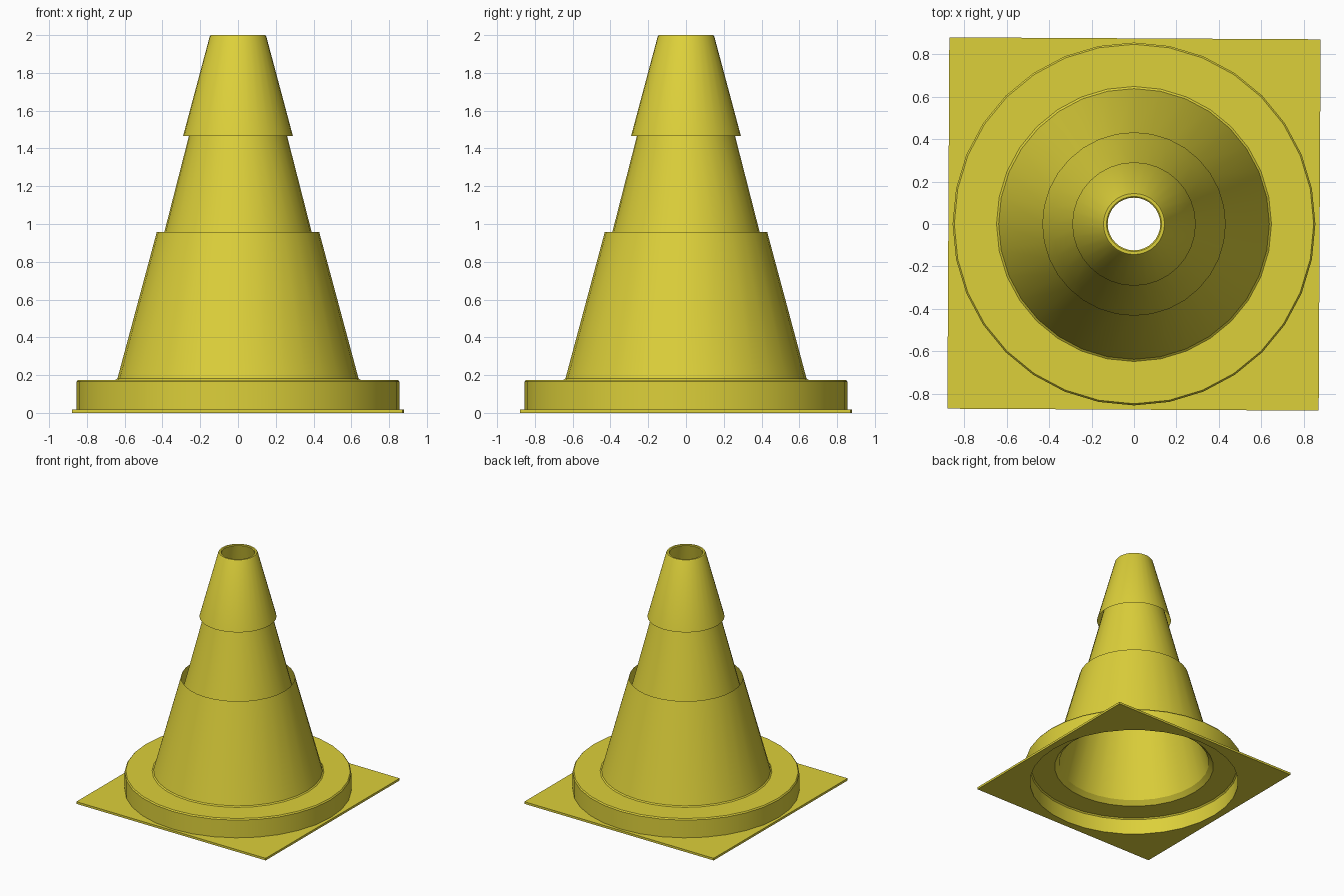
import bpy, bmesh, math

if "Cube" in bpy.data.objects:
    bpy.data.objects.remove(bpy.data.objects["Cube"])

SEGS = 32

yellow = bpy.data.materials.new("cone yellow")
yellow.diffuse_color = (0.72, 0.63, 0.042, 1)
yellow.use_nodes = True
yellow.node_tree.nodes["Principled BSDF"].inputs["Base Color"].default_value = yellow.diffuse_color


def square_radius(half):
    """Distance from the centre to a square's edge, by angle."""
    return lambda a: half / max(abs(math.cos(a)), abs(math.sin(a)))


def lathe(name, profile, closed=False, angle=35):
    """Sweep (radius, z) points round z; a radius may be a function of angle."""
    bm = bmesh.new()
    rings = []
    for r, z in profile:
        ring = []
        for i in range(SEGS):
            a = 2 * math.pi * i / SEGS
            d = r(a) if callable(r) else r
            ring.append(bm.verts.new((d * math.cos(a), d * math.sin(a), z)))
        rings.append(ring)
    pairs = list(zip(rings, rings[1:]))
    if closed:
        pairs.append((rings[-1], rings[0]))
    for low, high in pairs:
        for i in range(SEGS):
            j = (i + 1) % SEGS
            bm.faces.new((low[i], low[j], high[j], high[i]))
    mesh = bpy.data.meshes.new(name)
    bm.to_mesh(mesh)
    bm.free()
    mesh.materials.append(yellow)
    ob = bpy.data.objects.new(name, mesh)
    bpy.context.collection.objects.link(ob)
    bpy.ops.object.select_all(action='DESELECT')
    ob.select_set(True)
    bpy.context.view_layer.objects.active = ob
    bpy.ops.object.shade_smooth_by_angle(angle=math.radians(angle))
    return ob


# Thin square foot with a round opening
sq = square_radius(0.875)
plate = lathe("base_plate", [(0.82, 0), (sq, 0), (sq, 0.018), (0.82, 0.018)], closed=True)
plate.rotation_euler.z = math.radians(-0.3)

# Raised round step, hollow underneath, joined to the lower sleeve
lathe("base_and_lower_sleeve", [
    (0.82, 0.0), (0.855, 0.001), (0.855, 0.165), (0.847, 0.175),
    (0.648, 0.175), (0.638, 0.183), (0.43, 0.957)])
lathe("base_underside", [(0.59, 0.175), (0.625, 0.14), (0.81, 0.14), (0.82, 0.13), (0.82, 0)])

# Inner tube, showing as the recessed middle band
lathe("inner_tube", [(0.124, 1.995), (0.26, 1.465), (0.39, 0.957), (0.59, 0.175)])

# Top sleeve with rim
lathe("top_sleeve", [(0.291, 1.465), (0.15, 1.992), (0.144, 2.0), (0.13, 2.0), (0.124, 1.995)])
